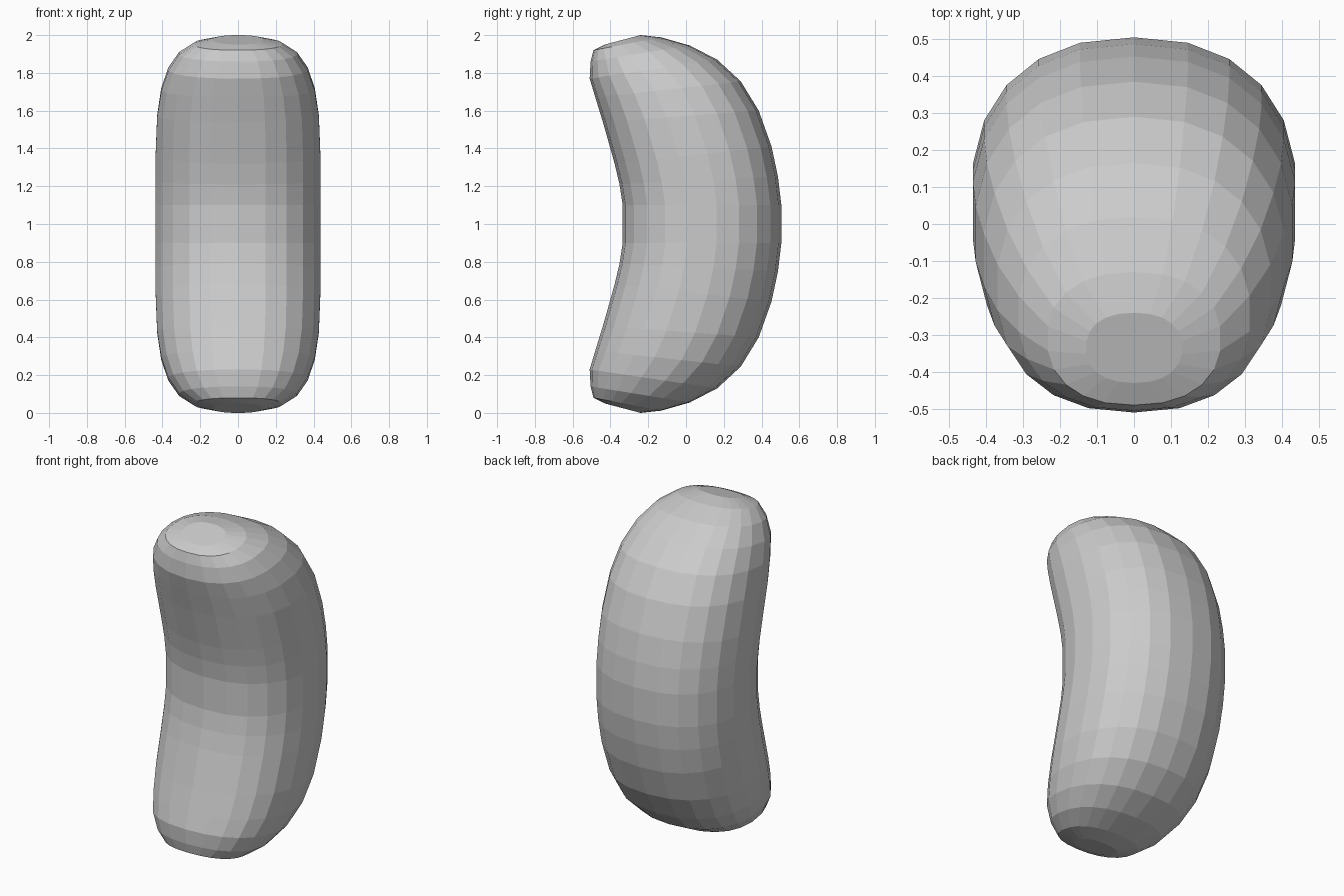
import bpy, bmesh, math

if "Cube" in bpy.data.objects:
    bpy.data.objects.remove(bpy.data.objects["Cube"])

SIDES = 22
# upper-half stations: inner (y, z), outer (y, z), half width
HALF = [
    (-.335, 1.10, .505, 1.10, .44),
    (-.352, 1.21, .487, 1.25, .44),
    (-.378, 1.32, .453, 1.41, .44),
    (-.440, 1.54, .385, 1.60, .432),
    (-.480, 1.67, .290, 1.755, .41),
    (-.510, 1.77, .165, 1.870, .372),
    (-.505, 1.86, .020, 1.945, .315),
    (-.490, 1.92, -.130, 1.988, .235),
    (-.430, 1.95, -.240, 2.000, .13),
]
# mirror the stations about mid height
stations = [(a, 2 - b, c, 2 - d, w) for a, b, c, d, w in reversed(HALF)] + HALF


def rounded(v, n=2.3):
    return math.copysign(abs(v) ** (2 / n), v)


# bean body: rounded rings swept along the bend
bm = bmesh.new()
rings = []
for yi, zi, yo, zo, w in stations:
    ring = []
    for i in range(SIDES):
        a = 2 * math.pi * (i + .5) / SIDES
        t = rounded(math.sin(a)) / rounded(math.cos(math.pi / SIDES if SIDES % 4 == 0 else 0))
        t = t / rounded(math.sin(2 * math.pi * (SIDES // 4 + .5) / SIDES))
        ring.append(bm.verts.new((w * rounded(math.cos(a)),
                                  (yi + yo) / 2 + t * (yo - yi) / 2,
                                  (zi + zo) / 2 + t * (zo - zi) / 2)))
    rings.append(ring)
for r, s in zip(rings, rings[1:]):
    for i in range(SIDES):
        j = (i + 1) % SIDES
        bm.faces.new((r[i], r[j], s[j], s[i]))
bm.faces.new(rings[0][::-1])
bm.faces.new(rings[-1])
bmesh.ops.recalc_face_normals(bm, faces=bm.faces)

mesh = bpy.data.meshes.new("bean")
bm.to_mesh(mesh)
bm.free()
bean = bpy.data.objects.new("bean", mesh)
bpy.context.collection.objects.link(bean)
